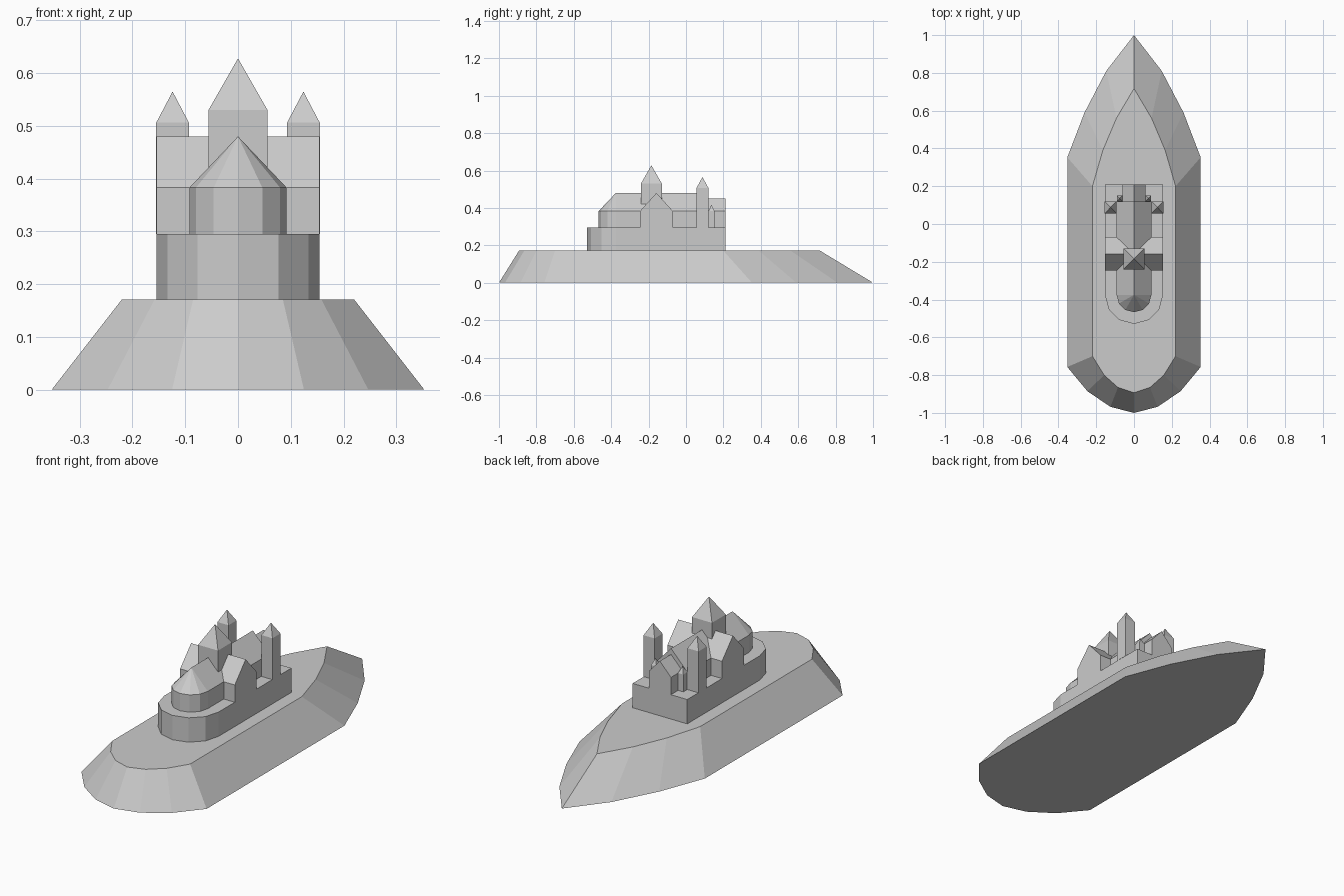
import bpy
from math import sin, cos, pi

if "Cube" in bpy.data.objects:
    bpy.data.objects.remove(bpy.data.objects["Cube"])


def make(name, verts, faces):
    mesh = bpy.data.meshes.new(name)
    mesh.from_pydata(verts, [], faces)
    mesh.update()
    obj = bpy.data.objects.new(name, mesh)
    bpy.context.collection.objects.link(obj)
    return obj


def loft(name, low, z0, high, z1):
    """Solid between two plan outlines with the same point count."""
    n = len(low)
    verts = [(x, y, z0) for x, y in low] + [(x, y, z1) for x, y in high]
    faces = [(i, (i + 1) % n, n + (i + 1) % n, n + i) for i in range(n)]
    faces += [tuple(reversed(range(n))), tuple(range(n, 2 * n))]
    return make(name, verts, faces)


def mirrored(half):
    """Close a half outline (rear tip to front tip, x <= 0) across x = 0."""
    return half + [(-x, y) for x, y in reversed(half[1:-1])]


def apse_outline(r, back, centre, steps=6):
    """Square at the back, half-round towards -y."""
    arc = [(-r * cos(pi * i / steps), centre - r * sin(pi * i / steps))
           for i in range(steps + 1)]
    return [(-r, back)] + arc + [(r, back)]


def spire(name, x, y, sx, sy, z0, z1, z2):
    """Square tower with a pyramid roof."""
    c = [(x - sx, y - sy), (x + sx, y - sy), (x + sx, y + sy), (x - sx, y + sy)]
    verts = [(a, b, z) for z in (z0, z1) for a, b in c] + [(x, y, z2)]
    faces = [(3, 2, 1, 0)]
    for i in range(4):
        j = (i + 1) % 4
        faces += [(i, j, j + 4, i + 4), (i + 4, j + 4, 8)]
    return make(name, verts, faces)


def gabled(name, a0, a1, mid, half, z0, z1, z2, along_x):
    """Gabled block with its ridge along x or y."""
    prof = [(mid - half, z0), (mid + half, z0), (mid + half, z1),
            (mid, z2), (mid - half, z1)]
    verts = [(a, p, z) if along_x else (-p + 2 * mid, a, z)
             for a in (a0, a1) for p, z in prof]
    faces = [(i, (i + 1) % 5, (i + 1) % 5 + 5, i + 5) for i in range(5)]
    faces = [tuple(reversed(f)) for f in faces]
    faces += [(0, 1, 2, 3, 4), (9, 8, 7, 6, 5)]
    return make(name, verts, faces)


# sloping island base
bottom = mirrored([(0, 1.0), (-.147, .81), (-.262, .59), (-.353, .353),
                   (-.353, -.757), (-.247, -.885), (-.125, -.968), (0, -1.0)])
top = mirrored([(0, .717), (-.093, .56), (-.165, .39), (-.22, .2),
                (-.22, -.70), (-.158, -.80), (-.085, -.865), (0, -.893)])
loft("island_base", bottom, 0, top, .171)

# lower storey with rounded end
plinth = apse_outline(.154, .21, -.375)
loft("lower_storey", plinth, .171, plinth, .295)

# nave with half-cone roof over its rounded end
plan = apse_outline(.092, .12, -.375)
n = len(plan)
verts = [(x, y, z) for z in (.295, .383) for x, y in plan]
verts += [(0, -.375, .48), (0, .12, .48)]
A, B = 2 * n, 2 * n + 1
faces = [(i, i + 1, n + i + 1, n + i) for i in range(n - 1)]
faces += [(n + i, n + i + 1, A) for i in range(1, n - 2)]
faces += [(n, n + 1, A, B), (2 * n - 2, 2 * n - 1, B, A),
          (n - 1, 0, n, B, 2 * n - 1), tuple(reversed(range(n)))]
make("nave", verts, faces)

# transept and rear porch
gabled("transept", -.154, .154, -.158, .088, .295, .383, .48, True)
gabled("rear_porch", .12, .21, 0, .062, .295, .383, .45, False)

# towers
spire("crossing_tower", 0, -.185, .056, .056, .30, .53, .628)
for side, s in (("left", -1), ("right", 1)):
    spire(side + "_turret", s * .124, .088, .031, .032, .295, .506, .565)
    spire(side + "_small_turret", s * .076, .136, .015, .016, .295, .383, .417)

# consistent outward normals
import bmesh
for obj in bpy.context.collection.objects:
    bm = bmesh.new()
    bm.from_mesh(obj.data)
    bmesh.ops.recalc_face_normals(bm, faces=bm.faces)
    bm.to_mesh(obj.data)
    bm.free()
